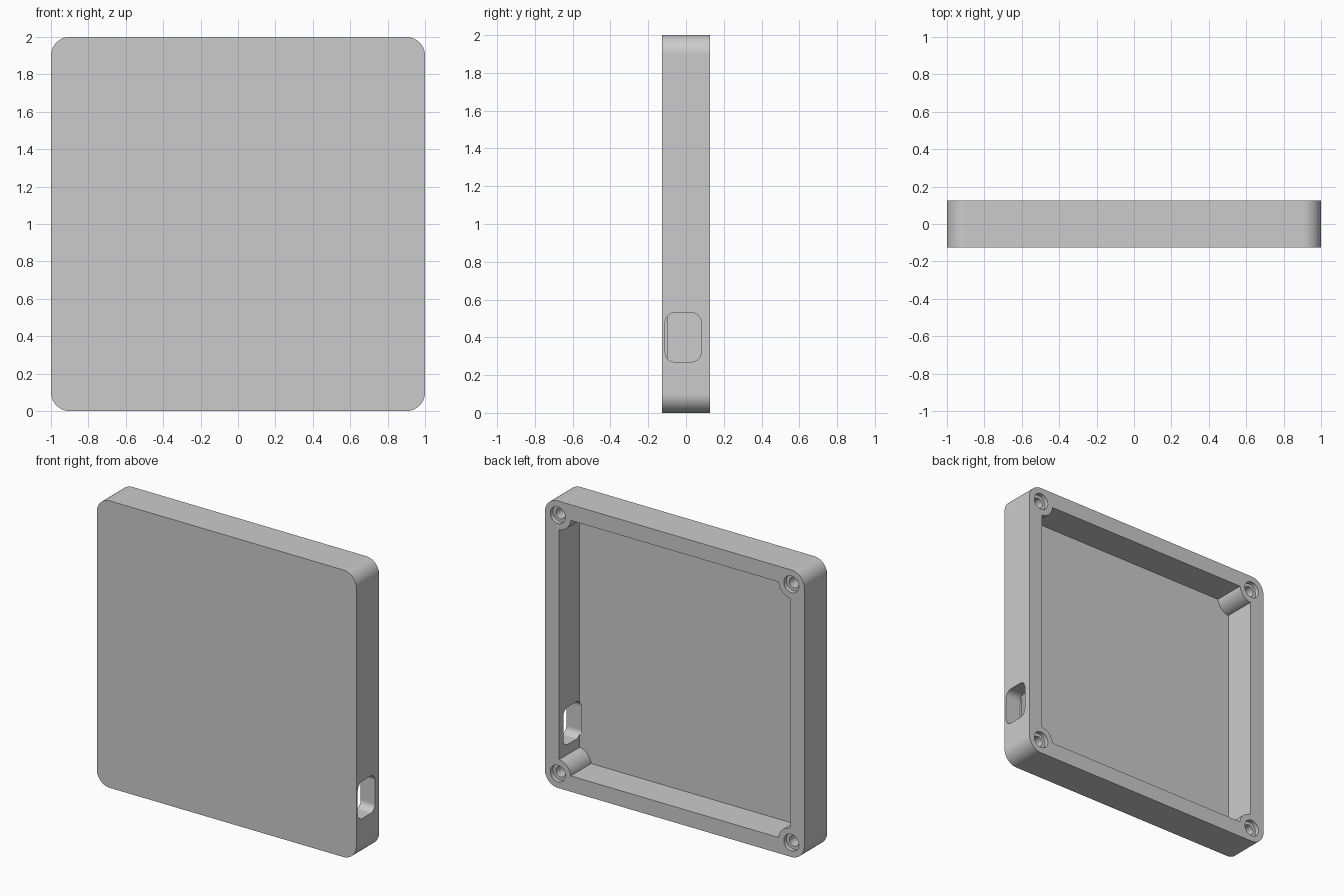
import bpy, bmesh, math
from mathutils import Vector

cube = bpy.data.objects.get("Cube")
if cube:
    bpy.data.objects.remove(cube, do_unlink=True)

HALF = 1.0          # half width of the case
DEPTH = 0.126       # half depth of the case
RADIUS = 0.1        # outer corner and screw post radius
INNER = 0.89        # half width of the cavity
FLOOR = 0.027       # front panel thickness
POST = HALF - RADIUS

grey = bpy.data.materials.new("plain grey")
grey.use_nodes = True
colour = (0.6, 0.6, 0.6, 1)
grey.diffuse_color = colour
grey.node_tree.nodes["Principled BSDF"].inputs["Base Color"].default_value = colour


def arc(u, v, r, start, end, steps=14):
    return [(u + r * math.cos(start + (end - start) * i / steps),
             v + r * math.sin(start + (end - start) * i / steps))
            for i in range(steps + 1)]


def rounded_rect(hu, hv, r):
    points = []
    for k, (su, sv) in enumerate([(1, 1), (-1, 1), (-1, -1), (1, -1)]):
        a = k * math.pi / 2
        points += arc(su * (hu - r), sv * (hv - r), r, a, a + math.pi / 2)
    return points


def cavity_profile():
    # square with a round screw post biting into each corner
    tilt = math.asin((POST - INNER) / RADIUS)
    bite = arc(POST, POST, RADIUS, 1.5 * math.pi - tilt, math.pi + tilt)
    points = []
    for k in range(4):
        c, s = round(math.cos(k * math.pi / 2)), round(math.sin(k * math.pi / 2))
        points += [(u * c - v * s, u * s + v * c) for u, v in bite]
    return points


def prism(name, profile, place, start, end):
    """Extrude a profile; place maps (u, v, along) to a position."""
    bm = bmesh.new()
    near = [bm.verts.new(place(u, v, start)) for u, v in profile]
    far = [bm.verts.new(place(u, v, end)) for u, v in profile]
    bm.faces.new(near)
    bm.faces.new(far[::-1])
    n = len(profile)
    for i in range(n):
        j = (i + 1) % n
        bm.faces.new((near[j], near[i], far[i], far[j]))
    bmesh.ops.recalc_face_normals(bm, faces=bm.faces)
    mesh = bpy.data.meshes.new(name)
    bm.to_mesh(mesh)
    bm.free()
    mesh.materials.append(grey)
    obj = bpy.data.objects.new(name, mesh)
    bpy.context.collection.objects.link(obj)
    return obj


def through_y(u, v, d):
    return Vector((u, d, v + HALF))


def through_x(u, v, d):
    return Vector((d, u - 0.015, v + 0.4))


def cut(body, cutter):
    cutter.hide_render = True
    mod = body.modifiers.new("cut", "BOOLEAN")
    mod.operation = "DIFFERENCE"
    mod.solver = "EXACT"
    mod.object = cutter
    bpy.ops.object.modifier_apply(modifier=mod.name)
    bpy.data.objects.remove(cutter, do_unlink=True)


# Case body
case = prism("case_shell", rounded_rect(HALF, HALF, RADIUS), through_y, -DEPTH, DEPTH)
bpy.ops.object.select_all(action="DESELECT")
bpy.context.view_layer.objects.active = case
case.select_set(True)

# Open back
cut(case, prism("cavity_cutter", cavity_profile(), through_y, -DEPTH + FLOOR, DEPTH + 0.1))

# Stepped screw holes in the corner posts
for su in (-1, 1):
    for sv in (-1, 1):
        for r, deep in ((0.058, 0.03), (0.036, 0.19)):
            ring = arc(su * POST, sv * POST, r, 0, 2 * math.pi, 40)[:-1]
            cut(case, prism("screw_cutter", ring, through_y, DEPTH - deep, DEPTH + 0.1))

# Cable opening in the side wall
cut(case, prism("port_cutter", rounded_rect(0.095, 0.13, 0.05), through_x, 0.88, 1.1))

# Smooth curves with flat panels
bpy.ops.object.shade_smooth_by_angle(angle=math.radians(30))
weighted = case.modifiers.new("flat_panels", "WEIGHTED_NORMAL")
weighted.keep_sharp = True
